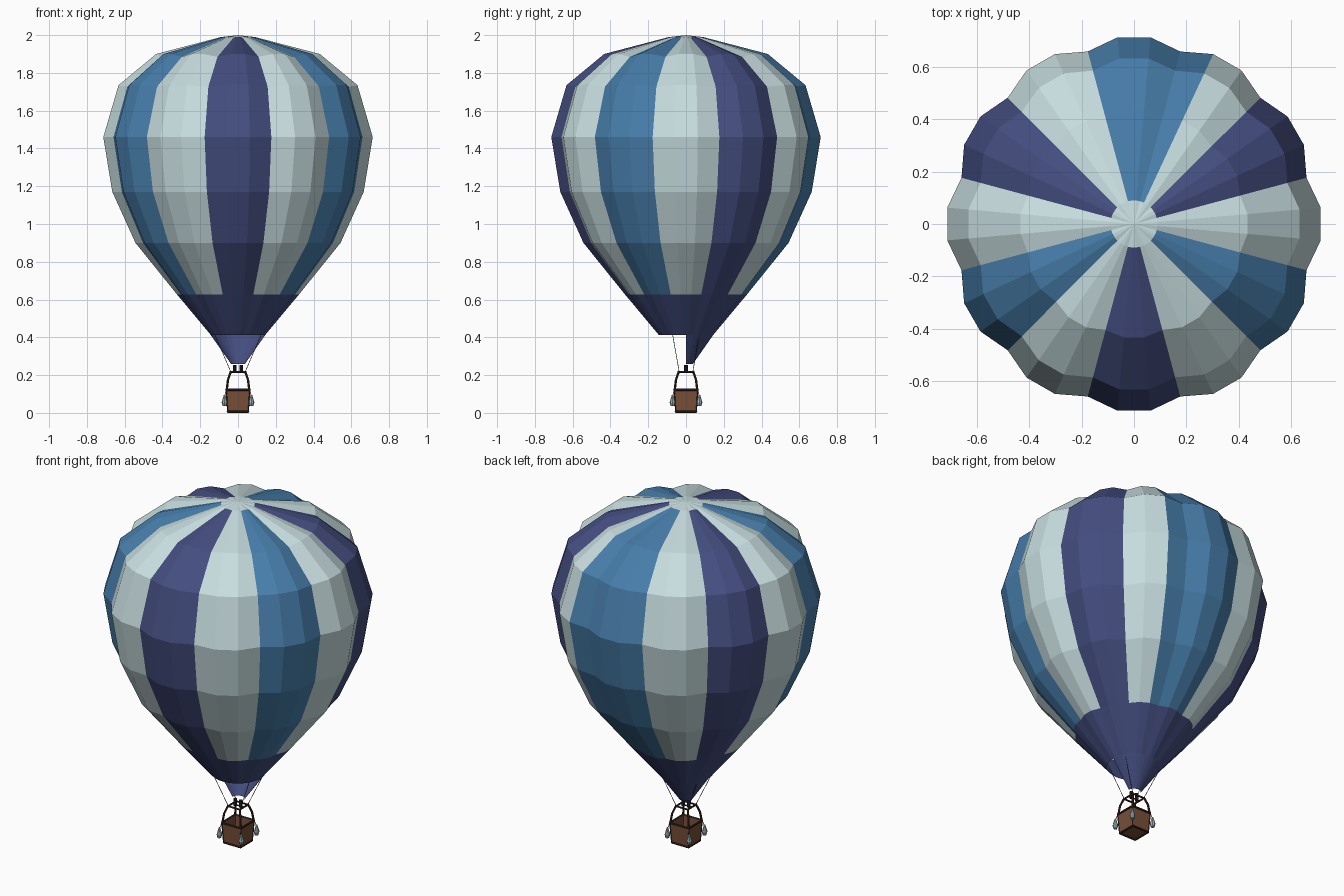
import bpy, bmesh, math
from mathutils import Vector

if "Cube" in bpy.data.objects:
    bpy.data.objects.remove(bpy.data.objects["Cube"])


def material(name, rgb):
    m = bpy.data.materials.new(name)
    m.diffuse_color = (*rgb, 1)
    m.use_nodes = True
    m.node_tree.nodes["Principled BSDF"].inputs["Base Color"].default_value = m.diffuse_color
    return m


PALE = material("pale grey blue", (0.58, 0.73, 0.745))
NAVY = material("navy", (0.058, 0.075, 0.215))
BLUE = material("mid blue", (0.062, 0.205, 0.40))
WICKER = material("wicker brown", (0.19, 0.080, 0.040))
DARK = material("dark brown", (0.042, 0.023, 0.015))
METAL = material("burner black", (0.022, 0.018, 0.018))
ROPE = material("rope grey", (0.07, 0.06, 0.055))
BAG = material("sandbag grey", (0.33, 0.46, 0.50))


def make(name, bm, *mats):
    me = bpy.data.meshes.new(name)
    bm.to_mesh(me)
    bm.free()
    ob = bpy.data.objects.new(name, me)
    bpy.context.collection.objects.link(ob)
    for m in mats:
        me.materials.append(m)
    return ob


def rod(name, a, b, r, mat, sides=8, r2=None):
    a, b = Vector(a), Vector(b)
    bm = bmesh.new()
    bmesh.ops.create_cone(bm, cap_ends=True, segments=sides, radius1=r,
                          radius2=r if r2 is None else r2, depth=(b - a).length)
    bm.transform((b - a).to_track_quat('Z', 'Y').to_matrix().to_4x4())
    bmesh.ops.translate(bm, verts=bm.verts, vec=(a + b) / 2)
    return make(name, bm, mat)


# envelope: twelve puffed gores of three strips; rows are radius, height, seam ratio, seam drop
rows = [(0.145, 0.413, 1.0, 0), (0.325, 0.628, 0.965, 0), (0.545, 0.90, 0.955, 0),
        (0.668, 1.17, 0.953, 0), (0.716, 1.46, 0.953, 0), (0.635, 1.735, 0.955, 0.008),
        (0.435, 1.90, 0.965, 0.015), (0.09, 1.99, 1.0, 0.003)]
bm = bmesh.new()
rings = []
for r, z, ratio, drop in rows:
    ring = []
    for k in range(36):
        seam = k % 3 == 1
        a = math.radians(5 + 10 * k)
        rr = r * ratio if seam else r
        ring.append(bm.verts.new((rr * math.cos(a), rr * math.sin(a), z - drop * seam)))
    rings.append(ring)
apex = bm.verts.new((0, 0, 2.0))
GORES = [0, 1, 0, 2, 0, 1, 0, 2, 0, 1, 0, 2]
for i in range(len(rings) - 1):
    for k in range(36):
        n = (k + 1) % 36
        f = bm.faces.new((rings[i][k], rings[i][n], rings[i + 1][n], rings[i + 1][k]))
        mid = (10 + 10 * k) % 360
        colour = GORES[round(mid / 30) % 12]
        if mid == 70:          # the rear blue panel is one strip wider
            colour = 2
        f.material_index = 1 if i == 0 else colour
for k in range(36):
    bm.faces.new((rings[-1][k], rings[-1][(k + 1) % 36], apex))
make("envelope", bm, PALE, NAVY, BLUE)

# scoop: half cone hanging under the rear of the mouth
bm = bmesh.new()
angles = [0] + list(range(5, 180, 10)) + [180]
low, high = [[bm.verts.new((r * math.cos(math.radians(a)), r * math.sin(math.radians(a)), z))
              for a in angles] for r, z in ((0.036, 0.258), (0.145, 0.413))]
for k in range(len(angles) - 1):
    bm.faces.new((low[k], low[k + 1], high[k + 1], high[k]))
make("scoop", bm, NAVY)

# basket: tapered open box with wall thickness
bm = bmesh.new()
bmesh.ops.create_cube(bm, size=1)
for v in bm.verts:
    w = 0.062 if v.co.z > 0 else 0.055
    v.co = (math.copysign(w, v.co.x), math.copysign(w, v.co.y), 0.122 if v.co.z > 0 else 0.006)
bmesh.ops.delete(bm, geom=[f for f in bm.faces if f.normal.z > 0.9 or
                           all(v.co.z > 0.1 for v in f.verts)], context='FACES')
basket = make("basket", bm, WICKER)
mod = basket.modifiers.new("walls", 'SOLIDIFY')
mod.thickness = 0.008

# square rails: basket base, basket rim and burner frame
CORNERS = [(1, 1), (-1, 1), (-1, -1), (1, -1)]
for name, w, z, r in (("base_rail", 0.054, 0.006, 0.006), ("basket_rim", 0.062, 0.122, 0.006),
                      ("burner_frame", 0.038, 0.217, 0.005)):
    for k in range(4):
        (ax, ay), (bx, by) = CORNERS[k], CORNERS[(k + 1) % 4]
        rod(name, (ax * w, ay * w, z), (bx * w, by * w, z), r, DARK)

# corner parts: edge trims, posts, ropes, sandbags
for x, y in CORNERS:
    rod("corner_trim", (x * .055, y * .055, .006), (x * .062, y * .062, .122), .003, DARK, 6)
    rod("lower_post", (x * .060, y * .060, .12), (x * .053, y * .053, .175), .006, DARK)
    rod("upper_post", (x * .053, y * .053, .175), (x * .038, y * .038, .219), .006, DARK)
    rod("rope", (x * .038, y * .036, .217), (x * .125, y * .072, .42), .0017, ROPE, 5)
    rod("bag_tie", (x * .062, y * .062, .12), (x * .071, y * .071, .088), .002, ROPE, 5)
    c = (x * .071, y * .071)
    rod("sandbag_top", (*c, .055), (*c, .095), .0155, BAG, 8, .004)
    rod("sandbag_bottom", (*c, .036), (*c, .055), .010, BAG, 8, .0155)

# twin burners on a cross bar
rod("burner_bar", (-.038, 0, .217), (.038, 0, .217), .004, DARK)
for x in (-.018, .018):
    rod("burner", (x, 0, .212), (x, 0, .253), .010, METAL, 10)
